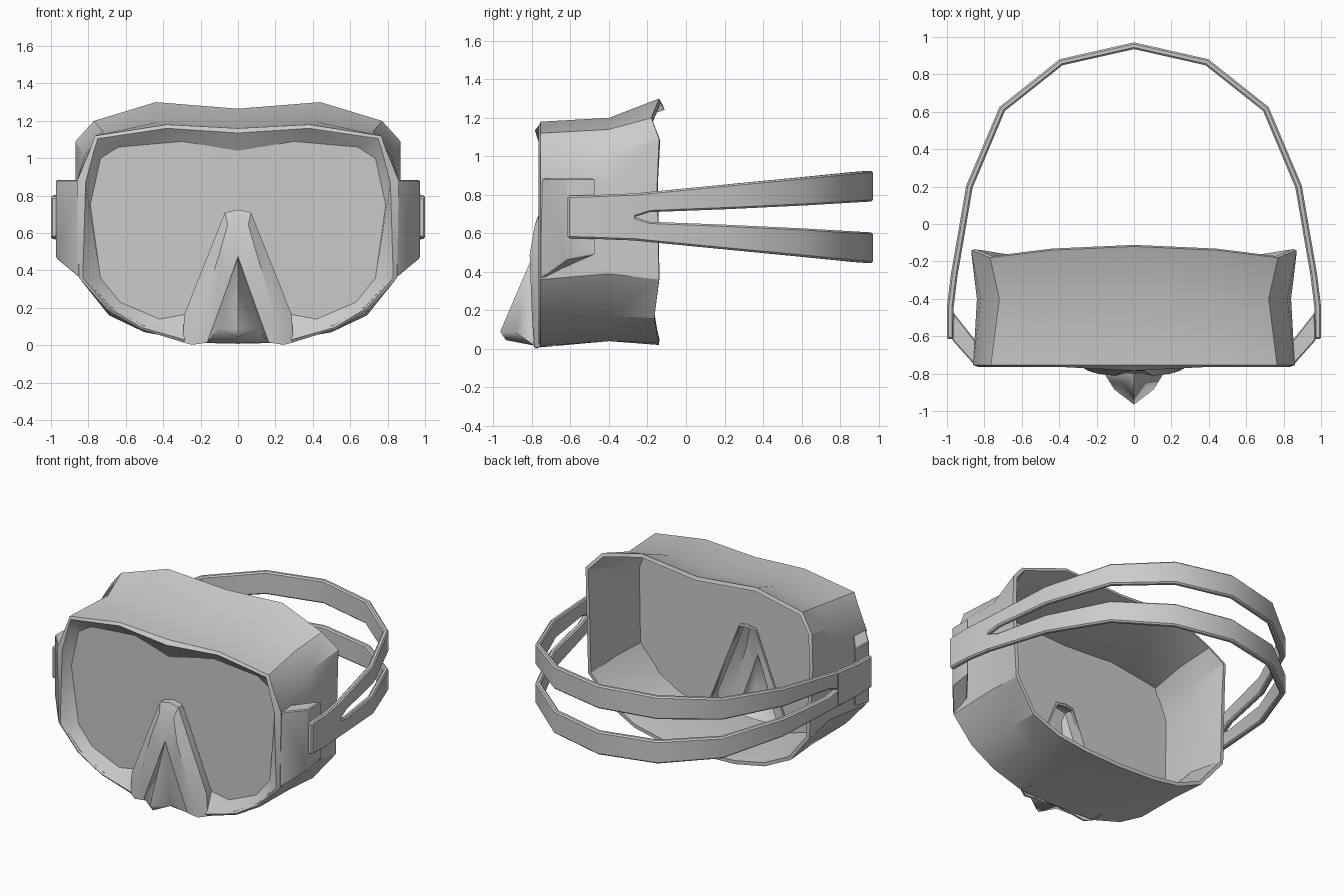
import bpy, bmesh
from mathutils import Vector

if "Cube" in bpy.data.objects:
    bpy.data.objects.remove(bpy.data.objects["Cube"])


def half_mesh(name, verts, faces, thick=0.0, bevel=0.0, angle=0.5):
    """Build the +x half, mirror it, thicken or bevel it, shade by angle."""
    me = bpy.data.meshes.new(name)
    me.from_pydata([Vector(v) for v in verts], [], faces)
    ob = bpy.data.objects.new(name, me)
    bpy.context.collection.objects.link(ob)
    m = ob.modifiers.new("mirror", 'MIRROR')
    m.use_clip = True
    m.merge_threshold = 0.001
    if thick:
        s = ob.modifiers.new("wall", 'SOLIDIFY')
        s.thickness, s.offset = thick, -1
    if bevel:
        b = ob.modifiers.new("bevel", 'BEVEL')
        b.width, b.segments, b.limit_method = bevel, 1, 'ANGLE'
    bpy.ops.object.select_all(action='DESELECT')
    ob.select_set(True)
    bpy.context.view_layer.objects.active = ob
    bpy.ops.object.convert(target='MESH')
    bpy.ops.object.shade_smooth_by_angle(angle=angle)
    return ob


def loft(rings, closed=False):
    """Quads between successive point rings of equal length."""
    n = len(rings[0])
    verts = [p for r in rings for p in r]
    faces = []
    for k in range(len(rings) - 1):
        for i in range(n if closed else n - 1):
            j = (i + 1) % n
            faces.append((k*n + i, (k+1)*n + i, (k+1)*n + j, k*n + j))
    return verts, faces


def at_y(pts, y, centre_y=None):
    ring = [(x, y, z) for x, z in pts]
    if centre_y is not None:
        ring[0] = (ring[0][0], centre_y, ring[0][2])
    return ring


# Half outlines, from top centre round the side to bottom centre
back = [(0, -.12, 1.265), (.44, -.14, 1.30), (.77, -.18, 1.20), (.87, -.14, 1.09),
        (.87, -.15, .85), (.85, -.14, .36), (.69, -.165, .16), (.5, -.15, .07),
        (.28, -.14, .03), (0, -.14, .02)]
waist = at_y([(0, 1.17), (.40, 1.20), (.72, 1.14), (.82, 1.02), (.84, .85),
              (.83, .39), (.68, .17), (.5, .09), (.28, .04), (0, .04)], -.40)
front = at_y([(0, 1.16), (.38, 1.18), (.765, 1.12), (.79, 1.05), (.86, .88),
              (.85, .36), (.70, .19), (.52, .085), (.29, .015), (0, .008)], -.755)
lip = at_y([(0, 1.135), (.38, 1.16), (.75, 1.105), (.77, 1.04), (.815, .87),
            (.83, .36), (.69, .20), (.515, .095), (.285, .03)], -.765, -.785)
glass = at_y([(0, 1.04), (.30, 1.09), (.64, 1.06), (.735, 1.0), (.79, .75),
              (.735, .36), (.63, .23), (.42, .14), (.285, .165)], -.70, -.755)

# Skirt and face frame
half_mesh("skirt", *loft([back, waist, front]), thick=.025)
half_mesh("face_frame", *loft([front[:9], lip, glass]), thick=.01)

# Lens front, and the inner plate that meets the skirt walls, notched for the nose
notch = [(.27, .165), (.14, .51), (.06, .69), (0, .70)]
lens = glass + at_y(notch, -.70)
half_mesh("lens", lens, [tuple(reversed(range(len(lens))))], thick=.01)
plate = at_y([(x * .98, .6 + (z - .6) * .97) for x, _, z in front[:9]] + notch, -.685)
half_mesh("inner_plate", plate, [tuple(reversed(range(len(plate))))], thick=.01)

# Raised V frame round the nose
v_line = [(0, .725), (.07, .71), (.15, .51), (.287, .165), (.296, .015)]
v_ridge = [(0, -.785, .645), (.055, -.785, .645), (.10, -.812, .49),
           (.197, -.80, .165), (.245, -.785, .003)]
v_inner = [(0, -.80, .47), (.014, -.80, .43), (.048, -.80, .33),
           (.112, -.795, .15), (.163, -.79, .015)]
half_mesh("nose_frame", *loft([at_y(v_line, -.67), at_y(v_line, -.755), v_ridge, v_inner]),
          thick=.012)

# Nose pocket: apex, side, middle, tip, lower tip, base
pocket = [(0, -.80, .475), (.167, -.785, .015), (.105, -.885, .085),
          (0, -.965, .09), (0, -.935, .045), (0, -.76, .012)]
half_mesh("nose_pocket", pocket,
          [(0, 2, 1), (0, 3, 2), (3, 4, 2), (2, 4, 5, 1)], thick=.012, angle=.9)

# Strap buckle: four-sided column with a slanted underside
plan = [(.85, -.757, .36), (.972, -.62, .465), (.968, -.47, .49), (.835, -.64, .42)]
low = [(x, y, z) for x, y, z in plan]
high = [(x, y, .885) for x, y, z in plan]
v, f = loft([high, low], closed=True)
half_mesh("buckle", v, f + [(0, 1, 2, 3), (7, 6, 5, 4)], bevel=.006)

# Head strap: x, y, lower z and upper z; a root that splits into two bands
root = [(.983, -.615, .575, .795), (.983, -.45, .57, .80), (.961, -.27, .563, .807)]
upper = [(.961, -.27, .685, .807), (.947, -.19, .71, .815), (.88, .20, .725, .853),
         (.705, .615, .745, .893), (.39, .865, .76, .918), (0, .953, .765, .925)]
lower = [(x, y, 1.37 - z1, 1.37 - z0) for x, y, z0, z1 in upper]


def strap(name, path):
    rings = []
    for i, (x, y, z0, z1) in enumerate(path):
        a, b = path[max(i-1, 0)], path[min(i+1, len(path)-1)]
        n = Vector((b[1]-a[1], a[0]-b[0])).normalized() * .018
        if x == 0:
            n = Vector((0, .018))
        rings.append([(x-n.x, y-n.y, z0), (x+n.x, y+n.y, z0),
                      (x+n.x, y+n.y, z1), (x-n.x, y-n.y, z1)])
    v, f = loft(rings, closed=True)
    f = [tuple(reversed(q)) for q in f]
    if path is root:
        f.append((3, 2, 1, 0))
    ob = half_mesh(name, v, f, bevel=.009)
    bm = bmesh.new()
    bm.from_mesh(ob.data)
    bmesh.ops.recalc_face_normals(bm, faces=bm.faces)
    bm.to_mesh(ob.data)
    bm.free()


strap("strap_root", root)
strap("upper_strap", upper)
strap("lower_strap", lower)
